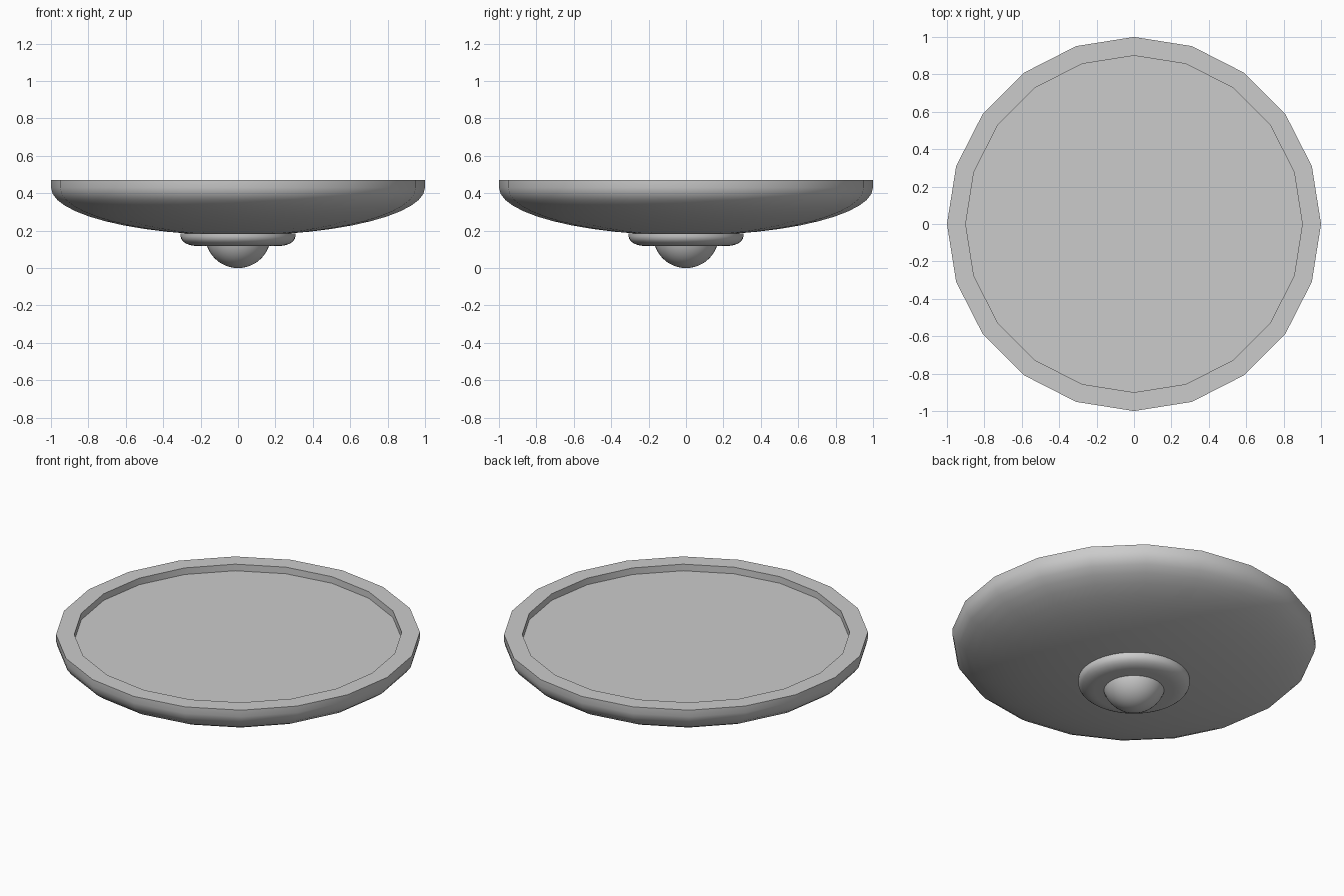
import bpy, bmesh
from math import sin, cos, pi, radians

if "Cube" in bpy.data.objects:
    bpy.data.objects.remove(bpy.data.objects["Cube"])


def lathe(name, profile, sides):
    """Revolve (radius, z) points around z; radius 0 makes a pole."""
    bm = bmesh.new()
    rings = []
    for r, z in profile:
        if r < 1e-6:
            rings.append([bm.verts.new((0, 0, z))] * sides)
        else:
            rings.append([bm.verts.new((r * cos(2 * pi * i / sides),
                                        r * sin(2 * pi * i / sides), z))
                          for i in range(sides)])
    for a, b in zip(rings, rings[1:]):
        for i in range(sides):
            j = (i + 1) % sides
            bm.faces.new(dict.fromkeys((a[i], a[j], b[j], b[i])))
    bmesh.ops.recalc_face_normals(bm, faces=bm.faces)
    mesh = bpy.data.meshes.new(name)
    bm.to_mesh(mesh)
    bm.free()
    obj = bpy.data.objects.new(name, mesh)
    bpy.context.collection.objects.link(obj)
    bpy.ops.object.select_all(action='DESELECT')
    obj.select_set(True)
    bpy.context.view_layer.objects.active = obj
    bpy.ops.object.shade_smooth_by_angle(angle=radians(30))
    return obj


def arc(cr, cz, a, b, start, end, n):
    """Points on an ellipse arc centred at (cr, cz), angles in degrees."""
    steps = [radians(start + (end - start) * i / n) for i in range(n + 1)]
    return [(cr + a * cos(t), cz + b * sin(t)) for t in steps]


# Shallow dish: elliptical underside, upright rim, recessed flat floor
lathe("dish", arc(0, 0.43, 1, 0.255, -90, 0, 12)
      + [(1, 0.47), (0.9, 0.47), (0.9, 0.43), (0, 0.43)], 20)

# Rounded collar under the dish
lathe("collar", [(0, 0.118)] + arc(0.22, 0.17, 0.087, 0.052, -90, 0, 6)
      + [(0.307, 0.184), (0, 0.184)], 40)

# Ball knob at the bottom
lathe("knob", arc(0, 0.176, 0.176, 0.176, -90, -15, 10) + [(0, 0.16)], 32)
